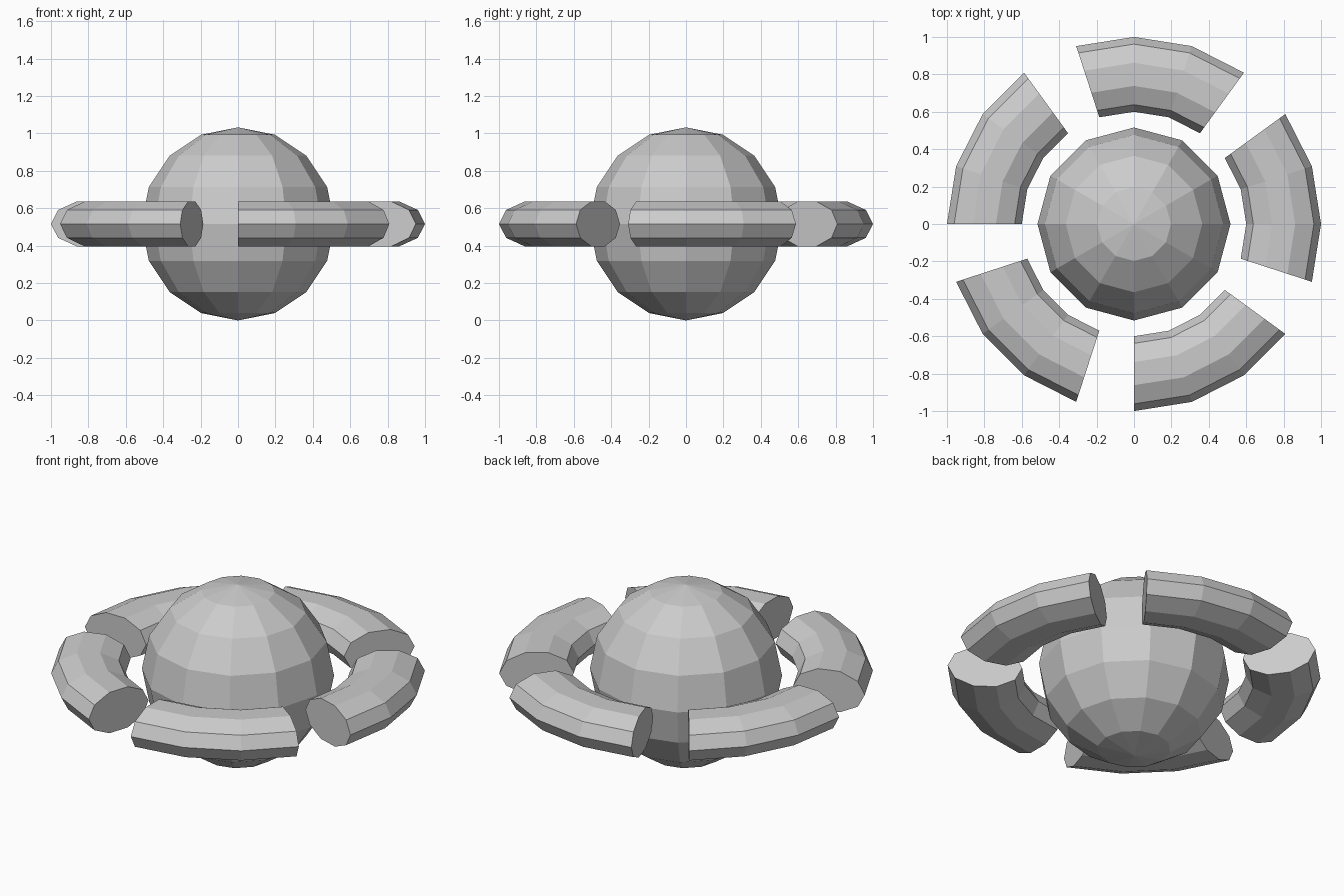
import bpy
import bmesh
from math import cos, sin, radians, pi

cube = bpy.data.objects.get("Cube")
if cube:
    bpy.data.objects.remove(cube, do_unlink=True)

CENTER_Z = 0.516
CORE_RADIUS = 0.516
RING_RADIUS = 0.8
TUBE_WIDTH, TUBE_HEIGHT = 0.2, 0.1265
TUBE_SIDES = 10
ARC_COUNT, ARC_STEPS, STEP_ANGLE = 5, 3, 18

grey = bpy.data.materials.new("light_grey")
grey.use_nodes = True
color = (0.6, 0.6, 0.6, 1)
grey.diffuse_color = color
grey.node_tree.nodes["Principled BSDF"].inputs["Base Color"].default_value = color


def add_object(name, bm):
    bmesh.ops.recalc_face_normals(bm, faces=bm.faces)
    mesh = bpy.data.meshes.new(name)
    bm.to_mesh(mesh)
    bm.free()
    mesh.materials.append(grey)
    obj = bpy.data.objects.new(name, mesh)
    obj.location.z = CENTER_Z
    bpy.context.collection.objects.link(obj)
    return obj


# Faceted central ball
bm = bmesh.new()
bmesh.ops.create_uvsphere(bm, u_segments=12, v_segments=8, radius=CORE_RADIUS)
add_object("core_sphere", bm)


def section(bm, angle):
    """Flattened tube section standing across the ring at the given angle."""
    verts = []
    for i in range(TUBE_SIDES):
        t = 2 * pi * i / TUBE_SIDES
        r = RING_RADIUS + TUBE_WIDTH * cos(t)
        verts.append(bm.verts.new((r * cos(angle), r * sin(angle), TUBE_HEIGHT * sin(t))))
    return verts


# Capped curved tubes, evenly spaced around the ball
for k in range(ARC_COUNT):
    bm = bmesh.new()
    start = 270 + k * 360 / ARC_COUNT
    loops = [section(bm, radians(start + s * STEP_ANGLE)) for s in range(ARC_STEPS + 1)]
    for a, b in zip(loops, loops[1:]):
        for i in range(TUBE_SIDES):
            j = (i + 1) % TUBE_SIDES
            bm.faces.new((a[i], a[j], b[j], b[i]))
    bm.faces.new(loops[0])
    bm.faces.new(loops[-1])
    add_object(f"ring_segment_{k + 1}", bm)
